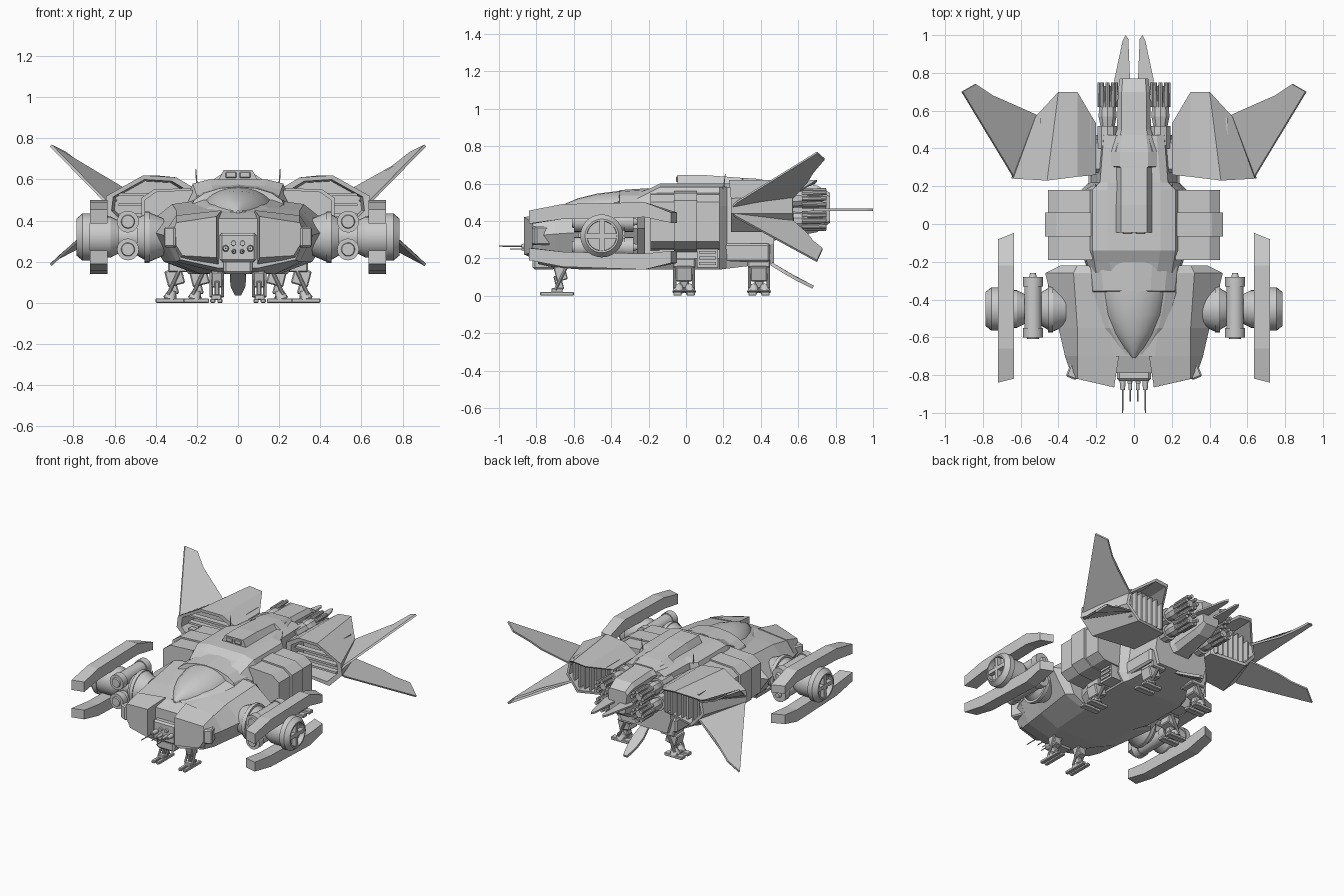
import bpy, bmesh, math
from mathutils import Vector, Matrix

def finish(bm, name, mirror=False, smooth=False):
    bmesh.ops.recalc_face_normals(bm, faces=bm.faces)
    me = bpy.data.meshes.new(name)
    bm.to_mesh(me)
    bm.free()
    ob = bpy.data.objects.new(name, me)
    bpy.context.collection.objects.link(ob)
    if smooth:
        bpy.ops.object.select_all(action='DESELECT')
        ob.select_set(True)
        bpy.context.view_layer.objects.active = ob
        bpy.ops.object.shade_smooth_by_angle(angle=math.radians(35))
    if mirror:
        ob.modifiers.new("mirror", 'MIRROR').use_mirror_merge = False
    return ob

def add_loft(bm, rings):
    vs = [[bm.verts.new(p) for p in r] for r in rings]
    n = len(rings[0])
    for a, b in zip(vs, vs[1:]):
        for i in range(n):
            j = (i + 1) % n
            bm.faces.new((a[i], a[j], b[j], b[i]))
    bm.faces.new(vs[0])
    bm.faces.new(vs[-1])

def loft(name, rings, mirror=False, smooth=False):
    bm = bmesh.new()
    add_loft(bm, rings)
    return finish(bm, name, mirror, smooth)

def sym(y, half):
    """Symmetric ring at y from half-section (x, z) points, top to bottom."""
    return [(x, y, z) for x, z in half] + [(-x, y, z) for x, z in reversed(half)]

def add_box(bm, x0, x1, y0, y1, z0, z1, rot=None):
    c = Vector(((x0 + x1) / 2, (y0 + y1) / 2, (z0 + z1) / 2))
    m = Matrix.Translation(c) @ (rot or Matrix.Identity(4)) @ Matrix.Diagonal((x1 - x0, y1 - y0, z1 - z0, 1))
    bmesh.ops.create_cube(bm, size=1, matrix=m)

def boxes(name, specs, mirror=False, bevel=0):
    bm = bmesh.new()
    for s in specs:
        add_box(bm, *s)
    if bevel:
        bmesh.ops.bevel(bm, geom=bm.edges[:], offset=bevel, segments=1, affect='EDGES')
    return finish(bm, name, mirror)

def rods(name, specs, mirror=False, seg=20):
    """Each spec: start, end, start radius, end radius."""
    bm = bmesh.new()
    for p, q, r0, r1 in specs:
        p, q = Vector(p), Vector(q)
        m = Matrix.Translation((p + q) / 2) @ (q - p).to_track_quat('Z', 'Y').to_matrix().to_4x4()
        bmesh.ops.create_cone(bm, cap_ends=True, segments=seg, radius1=r0, radius2=r1, depth=(q - p).length, matrix=m)
    return finish(bm, name, mirror, True)

def slab(name, pts, offset, mirror=True):
    """Polygon thickened along a vector."""
    o = Vector(offset)
    return loft(name, [[Vector(p) - o for p in pts], [Vector(p) + o for p in pts]], mirror)

# Nose hull, with a cheek block each side of the central notch
loft("nose_hull", [
    sym(-.79, [(.10, .41), (.28, .39), (.33, .33), (.28, .21), (.10, .17)]),
    sym(-.70, [(.11, .44), (.30, .42), (.365, .33), (.30, .20), (.10, .15)]),
    sym(-.55, [(.13, .46), (.30, .45), (.40, .34), (.32, .20), (.18, .14)]),
    sym(-.26, [(.18, .50), (.32, .48), (.47, .36), (.36, .20), (.20, .14)]),
    sym(-.22, [(.16, .50), (.30, .46), (.39, .36), (.32, .20), (.20, .14)])])
loft("nose_cheek", [
    [(.105, -.865, .42), (.30, -.82, .39), (.325, -.815, .32), (.27, -.825, .23), (.105, -.865, .22)],
    [(.08, -.70, .45), (.30, -.70, .425), (.366, -.70, .33), (.30, -.70, .20), (.08, -.70, .15)]], True)
tilt = Matrix.Rotation(math.radians(22), 4, 'Z')
boxes("cheek_vent", [(.285, .345, -.82, -.72, .27, .37, tilt)], True, .008)

# Chin turret and guns
boxes("chin_block", [(-.09, .09, -.83, -.75, .20, .34), (-.07, .07, -.82, -.70, .14, .21)], False, .012)
rods("chin_lamp", [((.022, -.82, .29), (.022, -.845, .29), .014, .012), ((.06, -.82, .265), (.06, -.88, .265), .017, .012),
                   ((.02, -.82, .25), (.02, -.88, .25), .012, .008)], True, 12)
rods("chin_gun", [((.06, -.86, .265), (.06, -1, .265), .004, .003), ((.02, -.86, .25), (.02, -.94, .25), .004, .003)], True, 8)

# Canopy and its collar
def dome(y, w, z0, h, n=12):
    return [(w * math.cos(math.pi * i / n), y, z0 + h * math.sin(math.pi * i / n)) for i in range(n + 1)]
loft("canopy", [dome(-.71, .01, .42, .03), dome(-.66, .055, .42, .065), dome(-.58, .11, .42, .10), dome(-.48, .155, .43, .115),
                dome(-.36, .18, .44, .12), dome(-.2, .16, .44, .13)], smooth=True)
loft("canopy_collar", [dome(-.69, .075, .41, .04, 8), dome(-.55, .185, .43, .055, 8), dome(-.36, .24, .46, .055, 8),
                       dome(-.355, .23, .46, .105, 8), dome(-.2, .25, .45, .125, 8)])

# Main fuselage
loft("fuselage", [
    sym(-.26, [(.12, .55), (.20, .52), (.24, .45), (.24, .20), (.20, .14)]),
    sym(-.20, [(.13, .57), (.21, .55), (.25, .47), (.26, .20), (.22, .14)]),
    sym(-.14, [(.14, .60), (.22, .58), (.26, .48), (.28, .20), (.24, .14)]),
    sym(.18, [(.14, .60), (.22, .58), (.26, .48), (.28, .20), (.24, .14)]),
    sym(.22, [(.14, .60), (.18, .58), (.20, .48), (.24, .20), (.22, .145)]),
    sym(.47, [(.12, .59), (.16, .57), (.18, .48), (.21, .28), (.18, .175)])])
loft("dorsal_spine", [
    sym(-.045, [(.07, .645), (.105, .58)]), sym(.10, [(.07, .645), (.105, .58)]),
    sym(.30, [(.07, .63), (.105, .58)]), sym(.305, [(.075, .63), (.14, .585)]), sym(.38, [(.075, .625), (.14, .58)]),
    sym(.47, [(.065, .61), (.12, .57)])])
boxes("dorsal_window", [(.008, .06, -.053, -.03, .607, .637)], True, .004)
rods("antenna", [((.2, .2, .57), (.205, .21, .65), .004, .002)], True, 6)

# Side pods
loft("side_pod", [[(x, y, z) for x, z in ((.22, .55), (.40, .54), (.455, .50), (.455, .29), (.40, .25), (.22, .24))]
                  for y in (-.19, .18)], True)
loft("side_pod_band", [[(x, y, z) for x, z in ((.22, .56), (.41, .55), (.47, .51), (.47, .29), (.41, .245), (.22, .23))]
                       for y in (-.065, .06)], True)
boxes("lower_grille", [(.24, .33, .06, .17, .15, .26)] +
      [(.24, .34, .07, .16, .165 + i * .03, .18 + i * .03) for i in range(3)], True)
boxes("rear_skirt", [(.15, .24, .19, .45, .18, .28)], True, .012)

# Tail
loft("tail_spine", [
    sym(.38, [(.10, .61), (.13, .57), (.12, .32), (.10, .28)]), sym(.50, [(.065, .60), (.09, .57), (.08, .34), (.05, .30)]),
    sym(.70, [(.065, .59), (.085, .56), (.07, .37), (.04, .34)]), sym(.77, [(.06, .55), (.075, .53), (.06, .40), (.04, .39)])])
slab("tail_blade", [(.02, .74, .46), (.03, .98, .46), (.045, 1.0, .46), (.06, .97, .46), (.105, .76, .46), (.09, .68, .46)], (0, 0, .006))
slab("ventral_plate", [(-.025, .44, .18), (.025, .44, .18), (.04, .53, .125), (.035, .60, .085), (.015, .68, .045),
                       (-.015, .68, .045), (-.035, .60, .085), (-.04, .53, .125)], (0, .004, .008), False)

# Thrusters with petals
spec = []
for z in (.52, .40):
    for a, b, r0, r1 in ((.40, .52, .055, .055), (.52, .57, .04, .05), (.57, .65, .05, .045), (.65, .73, .035, .025)):
        spec.append(((.14, a, z), (.14, b, z), r0, r1))
    for i in range(8):
        dx, dz = math.cos(i * math.pi / 4), math.sin(i * math.pi / 4)
        spec.append(((.14 + dx * .04, .62, z + dz * .04), (.14 + dx * .043, .75, z + dz * .043), .014, .012))
rods("thruster", spec, True, 10)

# Rear nacelles: recessed intake and exhaust in one loft
F = [(.20, .26, .36), (.20, .26, .55), (.30, .25, .61), (.46, .23, .62), (.64, .24, .52), (.65, .24, .44), (.55, .24, .34)]
R = [(.20, .53, .36), (.20, .53, .55), (.30, .70, .61), (.40, .70, .62), (.52, .57, .54), (.54, .57, .44), (.45, .58, .34)]
def inner(ring, k, dy):
    c = sum((Vector(p) for p in ring), Vector()) / len(ring)
    return [c.lerp(Vector(p), k) + Vector((0, dy, 0)) for p in ring]
loft("nacelle", [inner(F, .78, .12), inner(F, .84, 0), F, R, inner(R, .88, 0), inner(R, .82, -.15)], True)
boxes("intake_slats", [(.26, .58, .27, .31, z, z + .014) for z in (.42, .47, .52)], True)
boxes("exhaust_vanes", [(x, x + .012, .42, .56, .37, .57) for x in [.23 + i * .042 for i in range(7)]], True)
boxes("nacelle_link", [(.12, .24, .27, .45, .38, .54)], True, .02)

# Swept fins above and below each nacelle
slab("upper_fin", [(.64, .25, .48), (.65, .27, .50), (.91, .70, .765), (.84, .74, .73), (.75, .68, .66), (.68, .65, .61), (.50, .57, .52)], (.004, 0, -.005))
slab("lower_fin", [(.64, .25, .44), (.65, .27, .42), (.91, .70, .185), (.84, .73, .25), (.75, .68, .29), (.68, .65, .33), (.50, .57, .40)], (.004, 0, .005))

# Front pods: joint, hub wheel with cross, twin tubes, blades
C = (-.45, .32)
def ax(x0, x1, r0, r1):
    return ((x0, *C), (x1, *C), r0, r1)
rods("pod_joint", [ax(.36, .43, .09, .12), ax(.43, .455, .125, .125), ax(.455, .49, .11, .09), ax(.49, .60, .07, .07)], True, 24)
rods("pod_hub", [ax(.58, .62, .08, .10), ax(.62, .75, .10, .10)], True, 28)
bm = bmesh.new()
prof = ((.72, .115), (.755, .115), (.785, .09), (.785, .08), (.74, .078))
add_loft(bm, [[(x, C[0] + r * math.cos(2 * math.pi * i / 28), C[1] + r * math.sin(2 * math.pi * i / 28)) for x, r in prof] for i in range(29)])
bmesh.ops.delete(bm, geom=[f for f in bm.faces if len(f.verts) == 5], context='FACES_ONLY')
bmesh.ops.remove_doubles(bm, verts=bm.verts[:], dist=1e-5)
finish(bm, "hub_rim", True, True)
boxes("hub_cross", [(.74, .78, -.535, -.365, .307, .333), (.741, .779, -.463, -.437, .235, .405)], True)
tube = []
for z in (.395, .26):
    for a, b, r0, r1 in ((-.59, -.29, .046, .046), (-.60, -.55, .053, .053), (-.33, -.28, .053, .053), (-.61, -.595, .03, .035), (-.28, -.26, .02, .015)):
        tube.append(((.535, a, z), (.535, b, z), r0, r1))
rods("pod_tube", tube, True, 20)
up = [(-.83, .385), (-.83, .455), (-.66, .49), (-.22, .50), (-.065, .445), (-.065, .39), (-.22, .42), (-.66, .41)]
lo = [(-.83, .255), (-.83, .19), (-.66, .155), (-.22, .14), (-.065, .175), (-.065, .24), (-.22, .225), (-.66, .235)]
for name, prof in (("upper_blade", up), ("lower_blade", lo)):
    slant = lambda x, y: (x - .68) * (-.25 if y < -.8 else -.4 if y > -.1 else 0)
    loft(name, [[(x, y + slant(x, y), z) for y, z in prof] for x in (.635, .72)], True)

# Landing gear
def gear(name, x, y, lean):
    r = Matrix.Rotation(lean, 4, 'Y')
    boxes(name + "_leg", [(x - .065, x + .02, y - .045, y + .045, .085, .165, r), (x - .035, x + .0, y - .025, y + .025, .04, .12, r),
                          (x - .1, x + .01, y - .06, y + .06, .15, .2)], True, .006)
    boxes(name + "_foot", [(x - .07, x + .07, y + d - .022, y + d + .022, 0, .022) for d in (-.035, .035)] +
          [(x - .03, x + .03, y - .05, y + .05, .02, .035)], True, .004)
    rods(name + "_ankle", [((x, y + d, .02), (x - .01, y + d, .06), .035, .018) for d in (-.03, .03)] +
         [((x + .01, y + d, .04), (x - .05, y + d, .17), .009, .009) for d in (-.05, .05)], True, 10)
gear("middle_gear", .33, -.01, .25)
gear("rear_gear", .21, .39, .25)
rx = Matrix.Rotation(.25, 4, 'X')
boxes("front_gear_leg", [(.075, .13, -.70, -.64, .08, .16, rx), (.09, .115, -.70, -.66, .03, .11, rx)], True, .005)
boxes("front_gear_foot", [(x, x + .025, -.78, -.60, 0, .02) for x in (.075, .11)] + [(.08, .13, -.72, -.66, .015, .04)], True, .004)
rods("front_gear_strut", [((x, -.70, .03), (x, -.63, .17), .008, .008) for x in (.075, .13)], True, 8)
